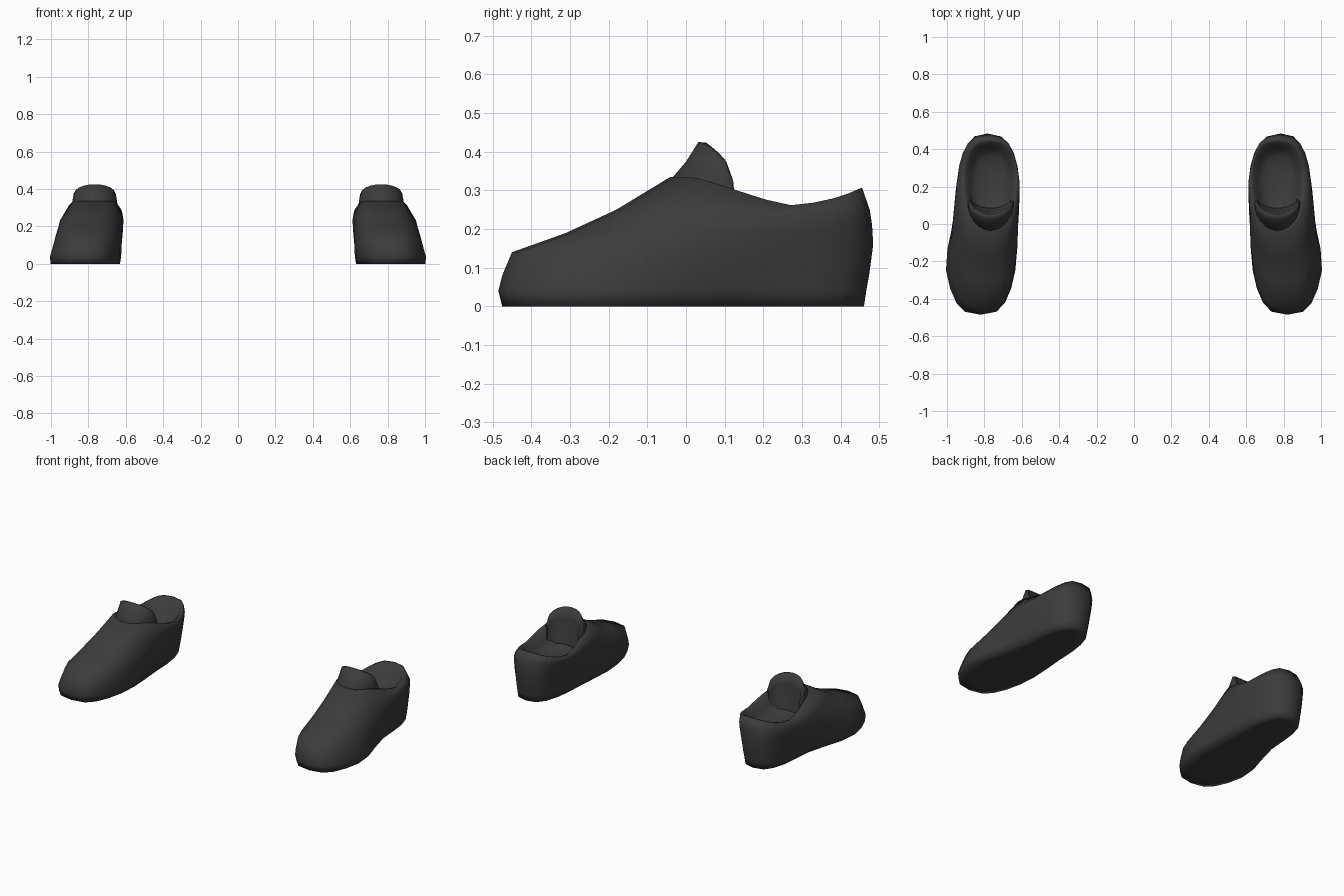
import bpy, bmesh
from math import sin, cos, pi, exp, copysign

cube = bpy.data.objects.get("Cube")
if cube:
    bpy.data.objects.remove(cube, do_unlink=True)

mat = bpy.data.materials.new("charcoal")
mat.use_nodes = True
colour = (0.045, 0.045, 0.045, 1)
mat.diffuse_color = colour
bsdf = mat.node_tree.nodes["Principled BSDF"]
bsdf.inputs["Base Color"].default_value = colour
bsdf.inputs["Roughness"].default_value = 0.8

COLUMNS = 24

# Rings: front y, back y, front z, side z, back z,
# inner and outer x at the ball, inner and outer x at the heel, waist
RINGS = [
    (-.415, .410, 0, 0, 0, .685, .955, .69, .89, .03),
    (-.475, .460, 0, 0, 0, .622, 1.022, .635, .938, .035),
    (-.485, .466, .04, .04, .04, .616, 1.024, .628, .945, .028),
    (-.475, .474, .08, .08, .085, .617, 1.012, .622, .948, .015),
    (-.450, .484, .14, .14, .16, .620, .995, .615, .952, .004),
    (-.310, .481, .19, .19, .21, .622, .978, .610, .953, 0),
    (-.180, .475, .25, .235, .25, .632, .948, .608, .950, 0),
    (-.040, .455, .335, .26, .307, .655, .905, .616, .920, 0),
    (-.010, .438, .325, .255, .300, .670, .890, .633, .900, 0),
    (.010, .405, .24, .215, .225, .675, .880, .658, .878, 0),
    (.060, .360, .20, .19, .19, .700, .850, .695, .84, 0),
]


def ring_points(ring):
    yf, yb, zf, zs, zb, bi, bo, hi, ho, waist = ring
    points = []
    for i in range(COLUMNS):
        a = 2 * pi * i / COLUMNS
        c, s = cos(a), sin(a)
        y = (yf + yb) / 2 - c * (yb - yf) / 2
        t = min(max((y + .25) / .5, 0), 1)
        inner, outer = bi + (hi - bi) * t, bo + (ho - bo) * t
        pinch = waist * exp(-((y - .08) / .15) ** 2)
        inner += pinch * .4
        outer -= pinch
        side = copysign(abs(s) ** .65, s) if abs(s) > 1e-6 else 0
        x = (inner + outer) / 2 + side * (outer - inner) / 2
        # The rim dips at the ankle and climbs to the instep and the heel
        front = min(max((c + .2) * 1.05, 0), 1)
        back = max(-c, 0) ** 2.5
        points.append((x, y, zs + (zf - zs) * front + (zb - zs) * back))
    return points


def tongue_row(width, back, depth, low, rise):
    row = []
    for i in range(13):
        a = pi * (i / 12 - .5)
        c = max(cos(a), 0)
        row.append((.766 + width * sin(a), back - depth * c, low + rise * c ** .5))
    return row


def loft(name, rows, sign, closed):
    bm = bmesh.new()
    grid = [[bm.verts.new((sign * x, y, z)) for x, y, z in row] for row in rows]
    n = len(rows[0])
    for lower, upper in zip(grid, grid[1:]):
        for i in range(n if closed else n - 1):
            j = (i + 1) % n
            bm.faces.new((lower[i], lower[j], upper[j], upper[i]))
    if closed:
        bm.faces.new(grid[0])
        bm.faces.new(grid[-1])
    else:
        # Close the underside and both tips of the tongue
        for i in range(n - 1):
            bm.faces.new((grid[-1][i], grid[-1][i + 1], grid[0][i + 1], grid[0][i]))
        for i in (0, n - 1):
            bm.faces.new([row[i] for row in grid])
    bmesh.ops.recalc_face_normals(bm, faces=bm.faces[:])
    mesh = bpy.data.meshes.new(name)
    bm.to_mesh(mesh)
    bm.free()
    mesh.materials.append(mat)
    obj = bpy.data.objects.new(name, mesh)
    bpy.context.collection.objects.link(obj)
    bpy.ops.object.select_all(action="DESELECT")
    obj.select_set(True)
    bpy.context.view_layer.objects.active = obj
    bpy.ops.object.shade_smooth_by_angle(angle=1.9)


# Tongue: outside face up to the rounded edge, then down inside the opening
TONGUE = [
    tongue_row(.122, .105, .138, .25, .065),
    tongue_row(.124, .112, .148, .285, .047),
    tongue_row(.122, .122, .122, .312, .062),
    tongue_row(.116, .122, .090, .325, .100),
    tongue_row(.108, .122, .070, .325, .098),
    tongue_row(.106, .125, .068, .29, .07),
    tongue_row(.102, .140, .055, .19, .02),
]

for side, sign in (("left", 1), ("right", -1)):
    loft(side + "_shoe_body", [ring_points(r) for r in RINGS], sign, True)
    loft(side + "_shoe_tongue", TONGUE, sign, False)
